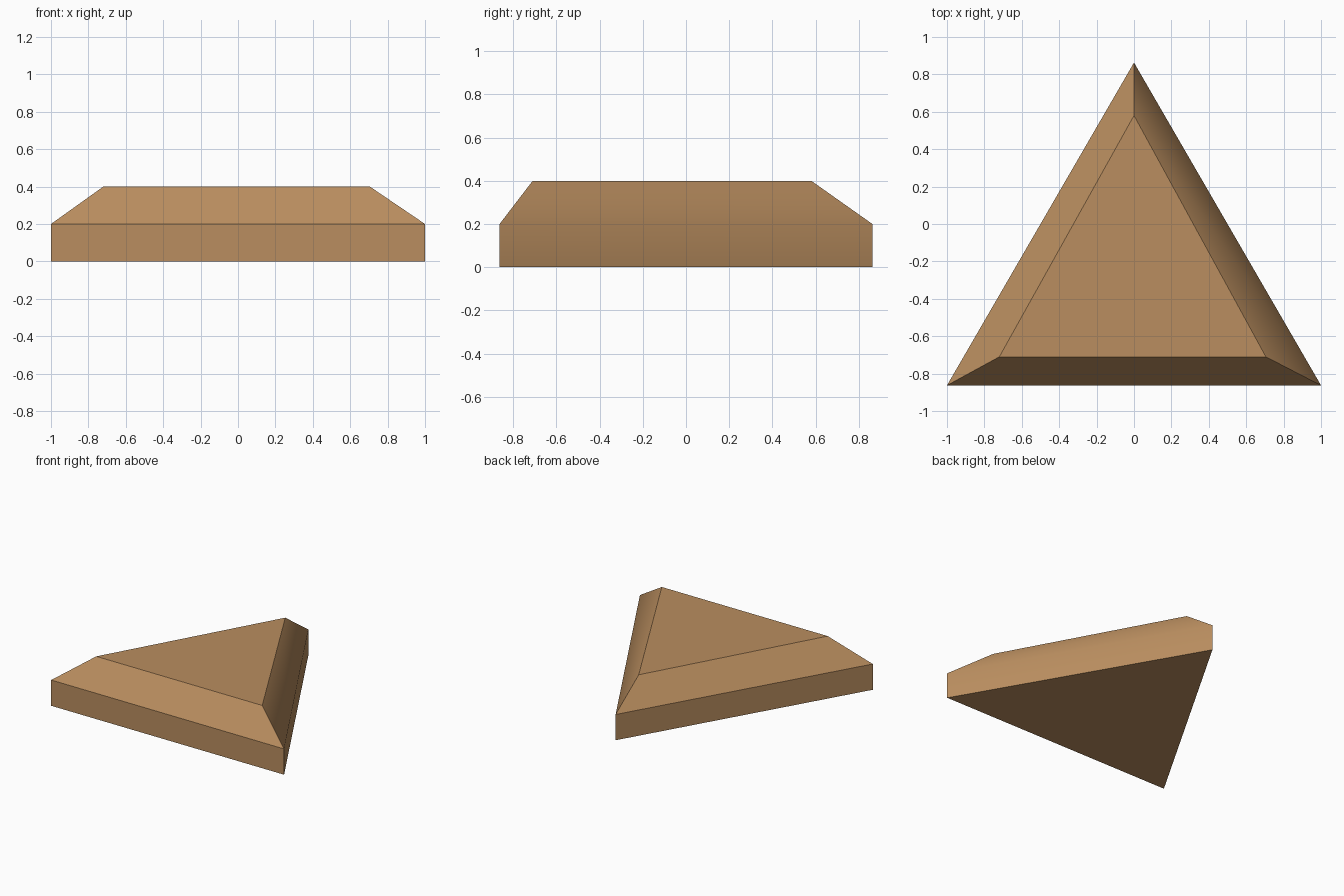
import bpy, bmesh

if "Cube" in bpy.data.objects:
    bpy.data.objects.remove(bpy.data.objects["Cube"])

# One warm wood-brown colour
mat = bpy.data.materials.new("warm brown")
mat.diffuse_color = (0.49, 0.27, 0.115, 1)
mat.use_nodes = True
mat.node_tree.nodes["Principled BSDF"].inputs["Base Color"].default_value = mat.diffuse_color

# Triangular outlines: full base, and the smaller top after the chamfer
base = [(-1, -0.863), (1, -0.863), (0, 0.863)]
top = [(-0.72, -0.71), (0.705, -0.71), (0, 0.58)]

bm = bmesh.new()
rings = [[bm.verts.new((x, y, z)) for x, y in outline]
         for outline, z in ((base, 0), (base, 0.2), (top, 0.4))]

# Underside, top, upright sides and chamfers
bm.faces.new(rings[0][::-1])
bm.faces.new(rings[2])
for low, high in zip(rings, rings[1:]):
    for i in range(3):
        j = (i + 1) % 3
        bm.faces.new((low[i], low[j], high[j], high[i]))
bmesh.ops.recalc_face_normals(bm, faces=bm.faces)

# Crisp edges everywhere except the softened right-hand chamfer line
for f in bm.faces:
    f.smooth = True
for e in bm.edges:
    e.smooth = set(e.verts) == {rings[1][1], rings[1][2]}

mesh = bpy.data.meshes.new("triangular_block")
bm.to_mesh(mesh)
bm.free()
mesh.materials.append(mat)
block = bpy.data.objects.new("triangular_block", mesh)
bpy.context.collection.objects.link(block)
